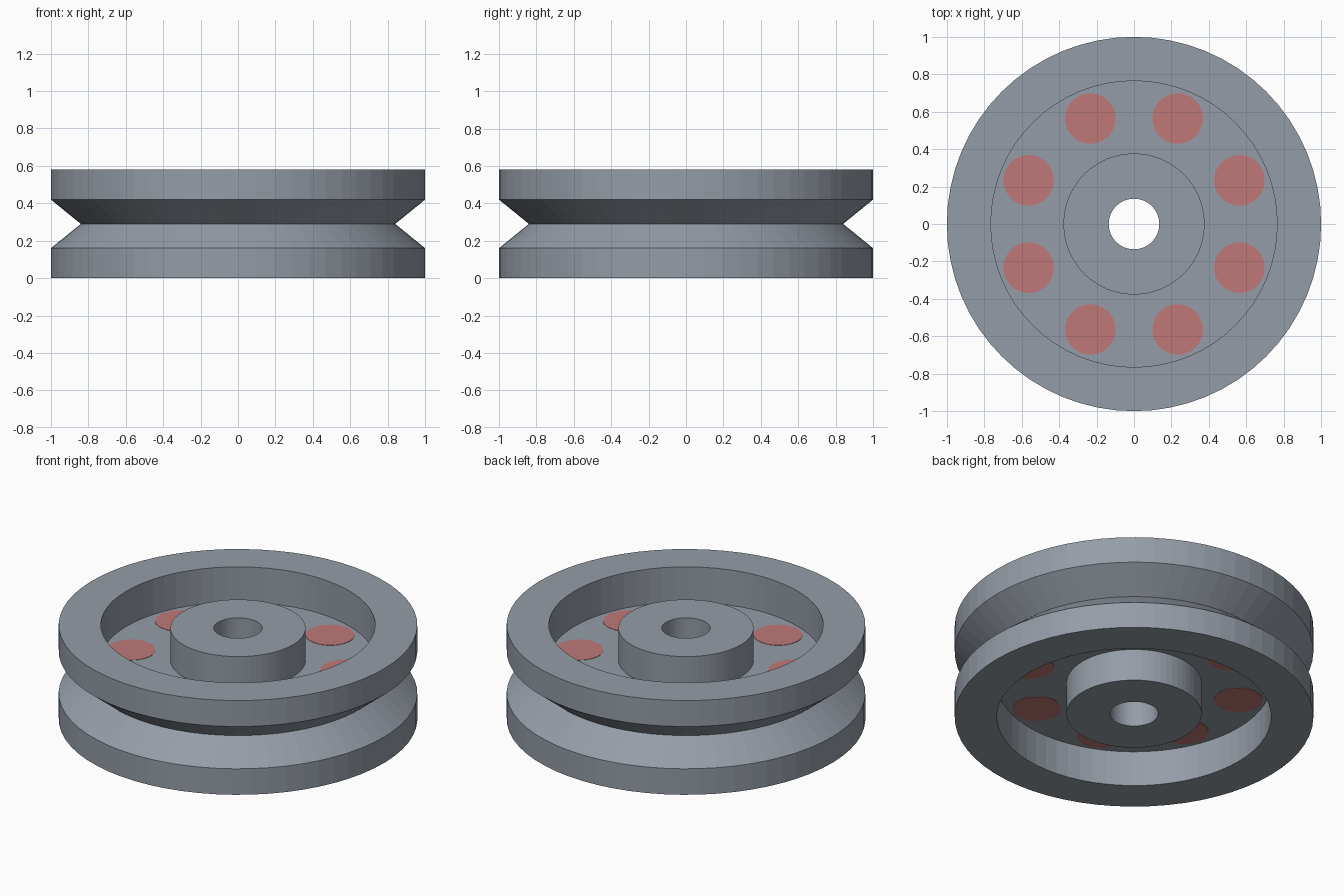
import bpy, bmesh, math

if "Cube" in bpy.data.objects:
    bpy.data.objects.remove(bpy.data.objects["Cube"])

SEG = 64


def material(name, rgb):
    m = bpy.data.materials.new(name)
    m.diffuse_color = (*rgb, 1)
    m.use_nodes = True
    m.node_tree.nodes["Principled BSDF"].inputs["Base Color"].default_value = m.diffuse_color
    return m


GREY = material("steel grey", (0.30, 0.335, 0.385))
RED = material("dull red", (0.53, 0.19, 0.19))


def finish(bm, name, mat):
    bmesh.ops.recalc_face_normals(bm, faces=bm.faces)
    me = bpy.data.meshes.new(name)
    bm.to_mesh(me)
    bm.free()
    me.materials.append(mat)
    ob = bpy.data.objects.new(name, me)
    bpy.context.collection.objects.link(ob)
    return ob


def lathe(name, profile, mat):
    """Revolve a closed (radius, z) profile around the z axis."""
    bm = bmesh.new()
    rings = []
    for i in range(SEG):
        a = 2 * math.pi * i / SEG
        rings.append([bm.verts.new((r * math.cos(a), r * math.sin(a), z)) for r, z in profile])
    n = len(profile)
    for i in range(SEG):
        p, q = rings[i], rings[(i + 1) % SEG]
        for j in range(n):
            k = (j + 1) % n
            bm.faces.new((p[j], q[j], q[k], p[k]))
    return finish(bm, name, mat)


H, MID = 0.58, 0.29
WEB = 0.073      # half thickness of the web
HUB = 0.27       # half height of the hub

# Wheel body: bore, hub, web, rim and V groove in one closed profile
half = [(0.135, HUB), (0.377, HUB), (0.377, WEB), (0.765, WEB),
        (0.765, MID), (1.0, MID), (1.0, 0.13)]
profile = ([(r, MID + z) for r, z in half] + [(0.84, MID)]
           + [(r, MID - z) for r, z in reversed(half)])
lathe("pulley_wheel", profile, GREY)

# Eight round red inserts, flush with both sides of the web
for i in range(8):
    a = math.radians(22.5 + 45 * i)
    bm = bmesh.new()
    bmesh.ops.create_cone(bm, cap_ends=True, segments=48, radius1=0.135,
                          radius2=0.135, depth=2 * WEB + 0.004)
    ob = finish(bm, f"web_insert_{i + 1}", RED)
    ob.location = (0.61 * math.cos(a), 0.61 * math.sin(a), MID)
